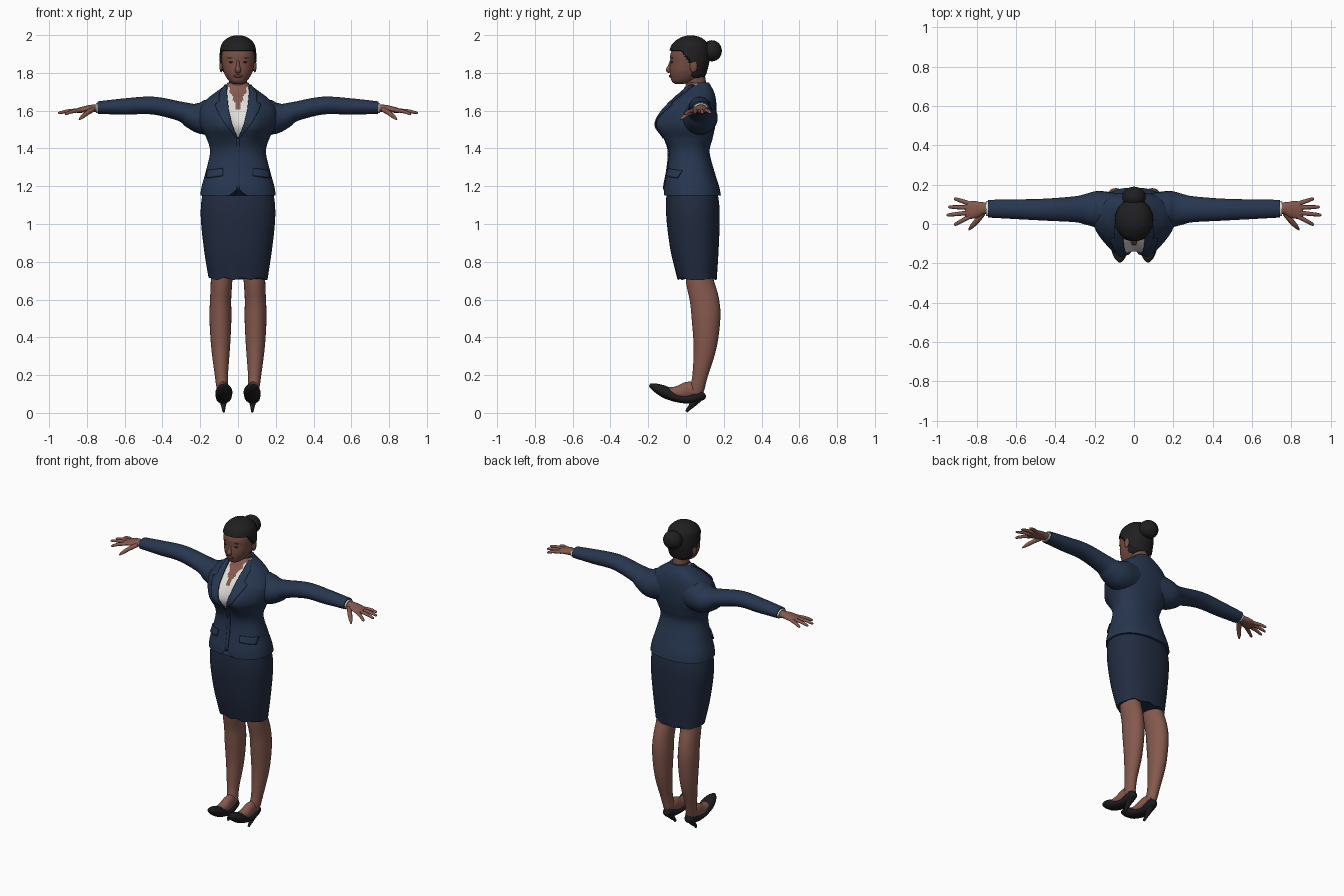
import bpy, bmesh, math
from mathutils import Vector

if "Cube" in bpy.data.objects:
    bpy.data.objects.remove(bpy.data.objects["Cube"])

def material(name, r, g, b):
    m = bpy.data.materials.new(name)
    m.diffuse_color = (r, g, b, 1)
    m.use_nodes = True
    m.node_tree.nodes["Principled BSDF"].inputs["Base Color"].default_value = m.diffuse_color
    return m

NAVY = material("navy jacket", .020, .037, .078)
SKIRT = material("dark navy skirt", .016, .025, .052)
SKIN = material("brown skin", .235, .100, .075)
FACE = material("face skin", .185, .078, .057)
HAIR = material("black hair", .014, .014, .015)
SHOE = material("black leather", .012, .012, .014)
WHITE = material("white blouse", .75, .73, .70)
LIPS = material("lips", .13, .035, .030)
EYES = material("dark eyes", .05, .022, .018)

def smooth_rows(rows, sub):
    """Catmull-Rom interpolation between rows of numbers."""
    out, n = [], len(rows)
    for i in range(n - 1):
        a, b, c, d = rows[max(i - 1, 0)], rows[i], rows[i + 1], rows[min(i + 2, n - 1)]
        for k in range(sub):
            t = k / sub
            out.append([.5 * (2 * q + (r - p) * t + (2 * p - 5 * q + 4 * r - s) * t * t
                              + (3 * q - p - 3 * r + s) * t ** 3) for p, q, r, s in zip(a, b, c, d)])
    return out + [list(rows[-1])]

def finish(name, bm, mats, mirror=False, angle=50):
    bmesh.ops.recalc_face_normals(bm, faces=bm.faces)
    me = bpy.data.meshes.new(name)
    bm.to_mesh(me)
    bm.free()
    for m in mats:
        me.materials.append(m)
    ob = bpy.data.objects.new(name, me)
    bpy.context.collection.objects.link(ob)
    bpy.ops.object.select_all(action='DESELECT')
    ob.select_set(True)
    bpy.context.view_layer.objects.active = ob
    bpy.ops.object.shade_smooth_by_angle(angle=math.radians(angle))
    if mirror:
        ob.modifiers.new("mirror", 'MIRROR')
    return ob

def skin_rings(rings):
    bm = bmesh.new()
    vs = [[bm.verts.new(p) for p in r] for r in rings]
    n = len(vs[0])
    for a, b in zip(vs, vs[1:]):
        for i in range(n):
            bm.faces.new((a[i], a[(i + 1) % n], b[(i + 1) % n], b[i]))
    bm.faces.new(vs[0])
    bm.faces.new(vs[-1])
    return bm

def tube(name, rows, mat, ref=(0, 0, 1), seg=20, sub=5, mirror=True):
    """Rows are x, y, z, half width, half height."""
    rows = smooth_rows(rows, sub)
    ctr = [Vector(r[:3]) for r in rows]
    rings = []
    for i, r in enumerate(rows):
        t = (ctr[min(i + 1, len(ctr) - 1)] - ctr[max(i - 1, 0)]).normalized()
        side = Vector(ref).cross(t).normalized()
        up = t.cross(side)
        rings.append([ctr[i] + side * r[3] * math.cos(k * math.tau / seg)
                      + up * r[4] * math.sin(k * math.tau / seg) for k in range(seg)])
    return finish(name, skin_rings(rings), [mat], mirror)

def body(rows, power=2.3, seg=96, sub=8, shape=None):
    """Upright loft; rows are z, half width, front y, back y."""
    rings = []
    for z, w, f, b in smooth_rows(rows, sub):
        ring = []
        for k in range(seg):
            c, s = math.cos(k * math.tau / seg), math.sin(k * math.tau / seg)
            x = w * math.copysign(abs(c) ** (2 / power), c)
            y = (f + b) / 2 + (b - f) / 2 * math.copysign(abs(s) ** (2 / power), s)
            ring.append(shape(x, y, z, s) if shape else (x, y, z))
        rings.append(ring)
    return skin_rings(rings)

def ball(name, loc, size, mat, mirror=False):
    bm = bmesh.new()
    bmesh.ops.create_uvsphere(bm, u_segments=24, v_segments=14, radius=1)
    for v in bm.verts:
        v.co = Vector(loc) + Vector(v.co[i] * size[i] for i in range(3))
    return finish(name, bm, [mat], mirror)

def lerp(table, z):
    for (z0, a), (z1, b) in zip(table, table[1:]):
        if z <= z1:
            return a + (b - a) * max(0, (z - z0) / (z1 - z0))
    return table[-1][1]

# Jacket body, with the neckline opening coloured on its front
TORSO = [(1.15, .20, -.118, .185), (1.20, .192, -.115, .175), (1.28, .17, -.10, .15),
         (1.38, .148, -.088, .125), (1.45, .165, -.095, .14), (1.52, .20, -.112, .155),
         (1.60, .205, -.097, .162), (1.66, .165, -.06, .158), (1.70, .115, -.022, .148),
         (1.735, .066, .0, .13), (1.748, .056, .01, .122)]
TABLE = smooth_rows(TORSO, 8)
OPENING = [(1.455, .004), (1.53, .036), (1.60, .052), (1.70, .062), (1.75, .06)]

def bust(x, z):
    return .05 * math.exp(-((z - 1.525) / .07) ** 2 / 2) * sum(
        math.exp(-((x - c) / .05) ** 2 / 2) for c in (.08, -.08))

def torso_shape(x, y, z, s):
    if s < 0:
        y -= bust(x, z) * min(1, -s * 1.8)
        if z < 1.2:  # cutaway hem
            z += .035 * math.exp(-(x / .03) ** 2) * (1.2 - z) / .05
    return x, y, z

def front(x, z):
    w, f, b = (lerp([(r[0], r[i]) for r in TABLE], z) for i in (1, 2, 3))
    k = min(.97, abs(x) / w)
    return (f + b) / 2 - (b - f) / 2 * (1 - k ** 2.3) ** (1 / 2.3) - bust(x, z)

bm = body(TORSO, seg=144, sub=10, shape=torso_shape)
for f in bm.faces:
    c = f.calc_center_median()
    if c.y < .06 and 1.455 < c.z < 1.745 and abs(c.x) < lerp(OPENING, c.z):
        ruffle = .004 * math.sin(c.z * 160)
        f.material_index = 2 if c.z > 1.59 and abs(c.x) < (c.z - 1.59) * .37 + ruffle else 1
finish("jacket_body", bm, [NAVY, WHITE, SKIN])

def plate(name, fn, mat, nu, nv, thick=.008):
    bm = bmesh.new()
    g = [[bm.verts.new(fn(i / nu, j / nv)) for j in range(nv + 1)] for i in range(nu + 1)]
    for i in range(nu):
        for j in range(nv):
            bm.faces.new((g[i][j], g[i + 1][j], g[i + 1][j + 1], g[i][j + 1]))
    ob = finish(name, bm, [mat], True)
    ob.modifiers.new("thickness", 'SOLIDIFY').thickness = thick
    ob.modifiers["thickness"].offset = 0

LAPEL = [(1.455, .008), (1.55, .045), (1.632, .07), (1.645, .045), (1.69, .04), (1.735, .012)]

def lapel(u, v):
    z = 1.455 + .28 * v
    x = lerp(OPENING, z) - .003 + u * lerp(LAPEL, z)
    return x, front(x, z) - .007, z

def pocket(u, v):
    x, z = .08 + .085 * u, 1.255 + .04 * v - .012 * u
    return x, front(x, z) - .009 + .004 * v, z

def closure(u, v):
    z = 1.185 + .27 * v
    x = .009 * u
    return x, front(x, z) - .003, z

plate("lapel", lapel, NAVY, 8, 44)
plate("pocket_flap", pocket, NAVY, 10, 4)
plate("front_closure", closure, NAVY, 1, 14, .006)

# Sleeves and shirt cuffs
tube("sleeve", [(.08, .07, 1.58, .085, .10), (.18, .075, 1.563, .093, .09), (.24, .075, 1.572, .08, .07),
                (.30, .075, 1.595, .066, .052), (.45, .073, 1.627, .056, .047),
                (.60, .075, 1.622, .05, .043), (.742, .078, 1.616, .045, .033)], NAVY, seg=28)
tube("shirt_cuff", [(.72, .078, 1.615, .039, .028), (.752, .078, 1.614, .038, .027)], WHITE)

# Hands
tube("palm", [(.73, .08, 1.613, .03, .022), (.77, .08, 1.612, .031, .02), (.80, .075, 1.609, .042, .018),
              (.84, .07, 1.602, .044, .014), (.858, .07, 1.598, .032, .009)], SKIN)
for name, y0, tip in (("index_finger", .038, (.915, -.005, 1.582)), ("middle_finger", .058, (.953, .045, 1.588)),
                      ("ring_finger", .083, (.945, .087, 1.588)), ("little_finger", .103, (.915, .13, 1.588))):
    a, b = Vector((.835, y0, 1.602)), Vector(tip)
    m = a.lerp(b, .55) + Vector((0, 0, .004))
    tube(name, [(*a, .012, .011), (*m, .0105, .0095), (*a.lerp(b, .92), .008, .007), (*b, .003, .003)],
         SKIN, seg=10, sub=4)
tube("thumb", [(.77, .055, 1.606, .016, .014), (.80, .015, 1.587, .014, .012),
               (.825, -.012, 1.567, .011, .01), (.84, -.03, 1.553, .004, .004)], SKIN, seg=10, sub=4)

# Skirt
def hem(x, y, z, s):
    return x, y, z + max(0, (.8 - z) / .09) * .006 * math.sin(x * 70)

finish("skirt", body([(1.21, .18, -.1, .16), (1.1, .196, -.106, .176), (1.0, .195, -.101, .178),
                      (.85, .178, -.08, .172), (.71, .156, -.045, .163)], shape=hem), [SKIRT])

# Legs and feet
tube("leg", [(.083, .07, .80, .06, .075), (.087, .073, .70, .057, .073), (.092, .097, .60, .056, .077),
             (.093, .106, .50, .058, .076), (.092, .101, .35, .050, .061), (.088, .075, .20, .035, .041),
             (.082, .06, .13, .031, .038), (.08, .055, .09, .025, .03)], SKIN, ref=(0, 1, 0), seg=28)
tube("foot", [(.078, .085, .115, .022, .028), (.078, .02, .12, .03, .046), (.077, -.05, .105, .034, .036),
              (.075, -.12, .112, .033, .022)], SKIN)
# High-heeled shoes
tube("shoe", [(.078, .094, .108, .016, .02), (.078, .08, .098, .029, .032), (.078, .04, .08, .035, .026),
              (.078, 0, .072, .036, .022), (.076, -.05, .081, .041, .024), (.075, -.10, .105, .045, .032),
              (.073, -.14, .124, .040, .028), (.072, -.175, .140, .025, .018),
              (.072, -.193, .148, .008, .007)], SHOE, seg=24)
tube("shoe_heel", [(.078, .06, .082, .027, .030), (.077, .035, .045, .015, .017), (.076, .012, .02, .009, .010),
                   (.075, .003, .006, .007, .008)], SHOE, ref=(0, 1, 0), seg=14)

# Neck and head
tube("neck", [(0, .062, 1.66, .062, .06), (0, .056, 1.72, .05, .054), (0, .05, 1.76, .047, .054),
              (0, .045, 1.81, .046, .05)], FACE, ref=(0, 1, 0), mirror=False)
finish("head", body([(1.742, .022, -.058, -.01), (1.752, .042, -.073, .03), (1.775, .061, -.082, .075),
                     (1.81, .078, -.086, .10), (1.86, .087, -.083, .112), (1.90, .089, -.082, .118),
                     (1.945, .08, -.062, .108), (1.98, .05, -.02, .07)], power=2.15, seg=48), [FACE])
tube("nose", [(0, -.074, 1.868, .007, .01), (0, -.084, 1.835, .010, .012), (0, -.092, 1.815, .017, .014),
              (0, -.084, 1.803, .011, .008)], FACE, ref=(0, 1, 0), mirror=False, seg=14)
ball("ear", (.089, .04, 1.835), (.009, .02, .032), FACE, True)
ball("eye", (.035, -.072, 1.857), (.014, .009, .005), EYES, True)
ball("eyebrow", (.036, -.072, 1.880), (.019, .008, .003), EYES, True)
ball("lips", (0, -.081, 1.783), (.025, .010, .008), LIPS)

# Hair cap tucked into the head below the hairline, and bun
def hairline(x, y, z, s):
    if z < 1.915 - .14 * min(1, max(0, (y + .03) / .12)):
        return x * .86, .03 + (y - .03) * .86, z
    return x, y, z

finish("hair_cap", body([(1.77, .05, .03, .085), (1.79, .08, -.03, .105), (1.85, .096, -.08, .122),
                         (1.90, .097, -.09, .128), (1.95, .088, -.075, .12), (1.982, .06, -.038, .088),
                         (1.995, .03, -.005, .055), (1.998, .008, .015, .035)],
                        power=2.1, seg=64, shape=hairline), [HAIR])
ball("hair_bun", (0, .137, 1.917), (.06, .053, .056), HAIR)
